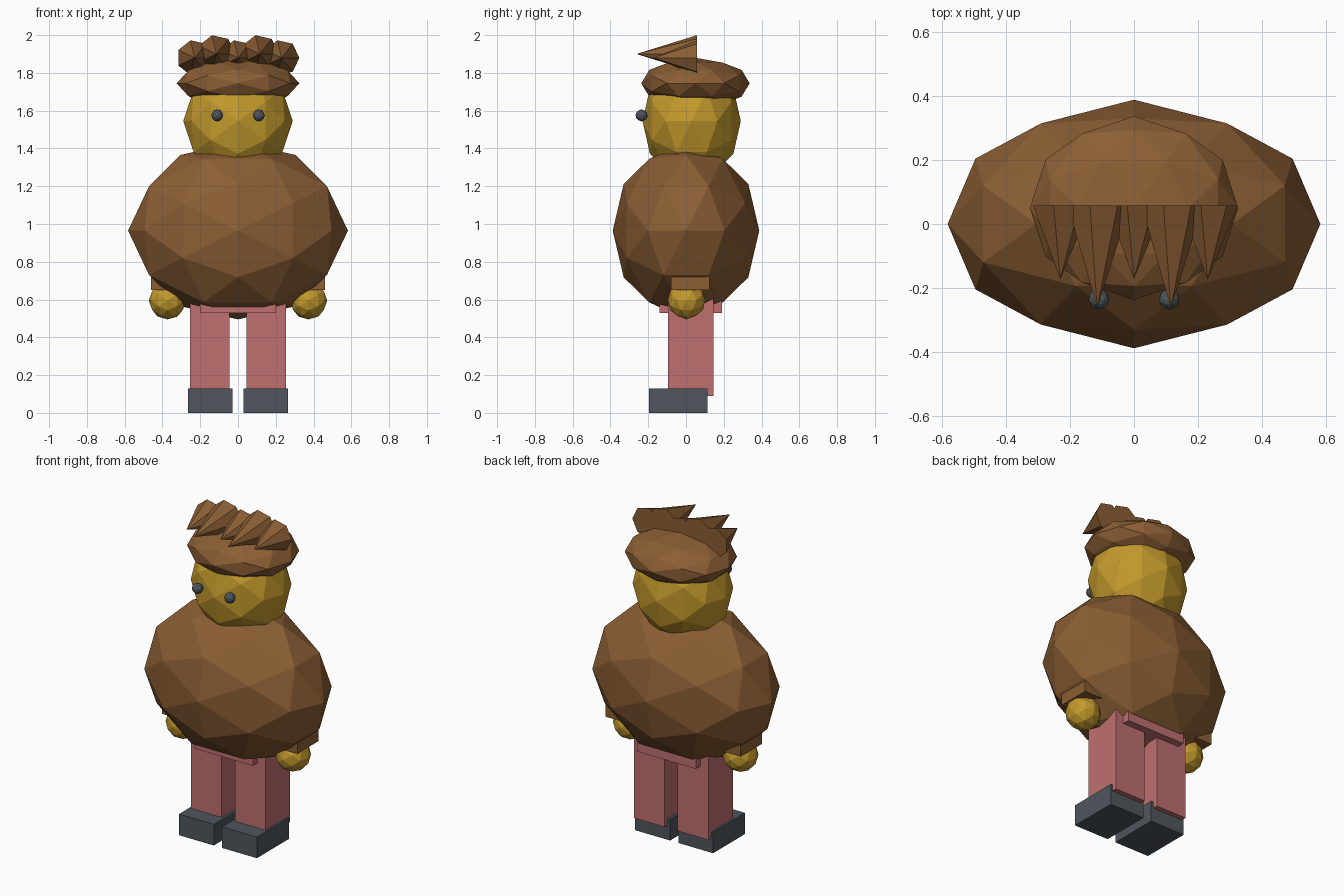
import bpy
import math
from mathutils import Matrix, Vector

cube = bpy.data.objects.get("Cube")
if cube:
    bpy.data.objects.remove(cube, do_unlink=True)


def material(name, rgb):
    # 8-bit screen colour converted to linear
    linear = [((c / 255 + 0.055) / 1.055) ** 2.4 for c in rgb] + [1]
    mat = bpy.data.materials.new(name)
    mat.use_nodes = True
    mat.diffuse_color = linear
    bsdf = mat.node_tree.nodes["Principled BSDF"]
    bsdf.inputs["Base Color"].default_value = linear
    bsdf.inputs["Roughness"].default_value = 0.8
    return mat


BROWN = material("brown", (139, 94, 52))
YELLOW = material("mustard_skin", (196, 154, 44))
PINK = material("dusty_pink", (192, 112, 112))
GREY = material("slate_grey", (78, 86, 92))


def finish(name, mat, matrix):
    obj = bpy.context.object
    obj.name = obj.data.name = name
    obj.data.transform(matrix)
    obj.data.materials.append(mat)
    return obj


def ball(name, mat, centre, radii):
    # Low-poly ball turned so that its edge midpoints lie on the axes
    bpy.ops.mesh.primitive_ico_sphere_add(subdivisions=2, radius=1, location=(0, 0, 0))
    turn = Matrix.Rotation(-math.atan(2) / 2, 4, "Y")
    scale = Matrix.Diagonal(Vector((*radii, 1)))
    return finish(name, mat, Matrix.Translation(centre) @ scale @ turn)


def box(name, mat, low, high):
    bpy.ops.mesh.primitive_cube_add(size=1, location=(0, 0, 0))
    low, high = Vector(low), Vector(high)
    scale = Matrix.Diagonal((high - low).to_4d())
    scale[3][3] = 1
    return finish(name, mat, Matrix.Translation((low + high) / 2) @ scale)


def spike(name, x, z, radius, length, base_y=0.058):
    # Seven-sided cone pointing forward
    bpy.ops.mesh.primitive_cone_add(vertices=7, radius1=radius, radius2=0,
                                    depth=length, location=(0, 0, 0))
    turn = Matrix.Rotation(math.pi / 2, 4, "X") @ Matrix.Rotation(-math.pi / 2, 4, "Z")
    return finish(name, BROWN, Matrix.Translation((x, base_y - length / 2, z)) @ turn)


# Torso, head and hair cap
ball("torso", BROWN, (0, 0, 0.965), (0.582, 0.388, 0.47))
ball("head", YELLOW, (0, 0.03, 1.545), (0.29, 0.26, 0.328))
ball("hair_cap", BROWN, (0, 0.05, 1.745), (0.325, 0.287, 0.135))

# Fringe of alternating small and large spikes
for i in range(5):
    x = (i - 2) * 0.115
    if i % 2:
        spike(f"hair_spike_{i + 1}", x, 1.9, 0.102, 0.32)
    else:
        spike(f"hair_spike_{i + 1}", x, 1.88, 0.095, 0.23)

# Hips
box("hips", PINK, (-0.2, -0.14, 0.53), (0.2, 0.19, 0.63))


def paired_box(name, side, mat, low, high):
    xs = sorted((side * low[0], side * high[0]))
    box(name, mat, (xs[0], *low[1:]), (xs[1], *high[1:]))


# Paired parts
for label, side in (("left", 1), ("right", -1)):
    ball(f"{label}_eye", GREY, (side * 0.11, -0.235, 1.575), (0.032,) * 3)
    ball(f"{label}_hand", YELLOW, (side * 0.373, 0.003, 0.595), (0.1,) * 3)
    paired_box(f"{label}_sleeve", side, BROWN, (0.27, -0.08, 0.65), (0.46, 0.125, 0.95))
    paired_box(f"{label}_leg", side, PINK, (0.045, -0.095, 0.09), (0.253, 0.145, 0.65))
    paired_box(f"{label}_shoe", side, GREY, (0.028, -0.195, 0), (0.265, 0.115, 0.13))
